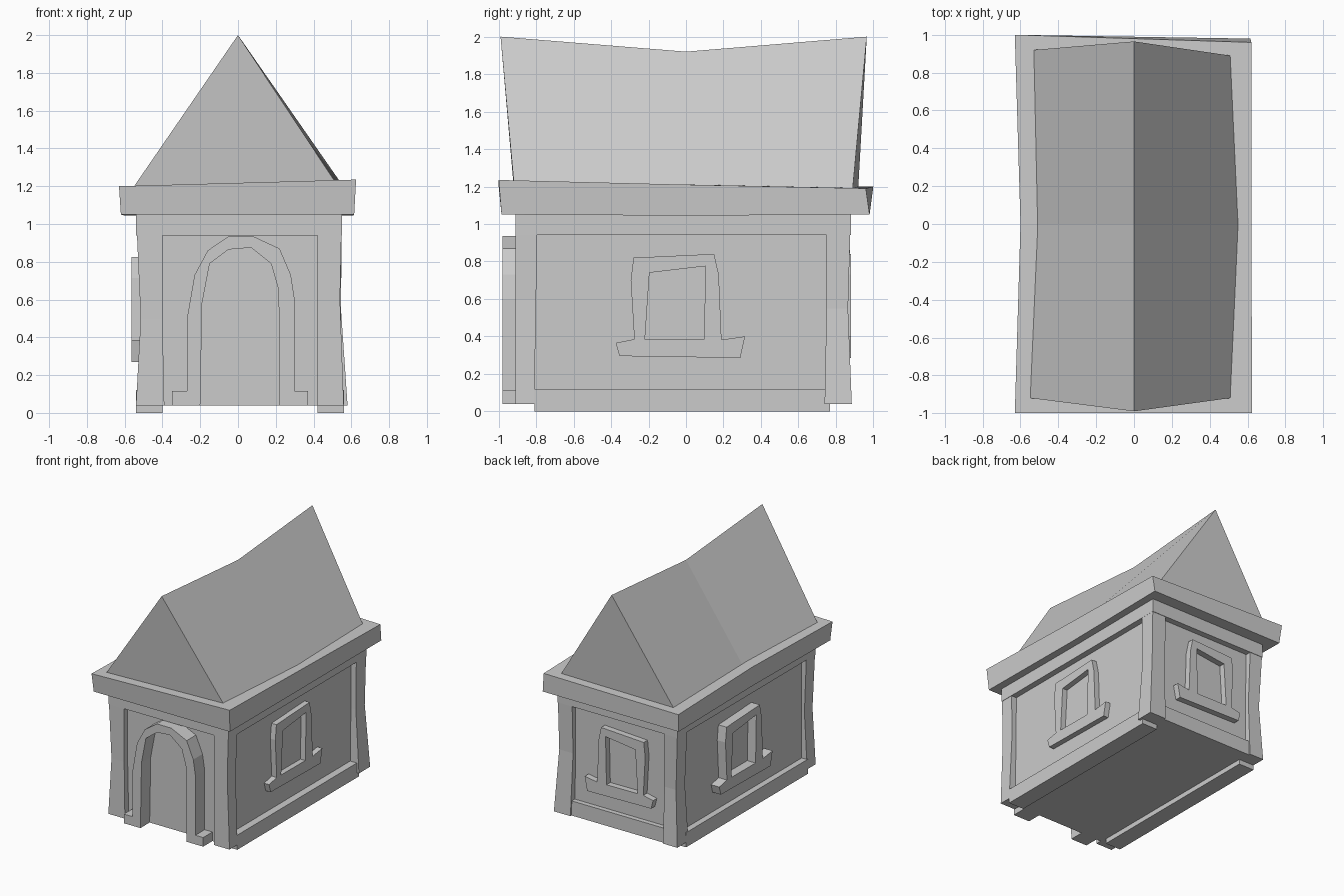
import bpy, bmesh


def finish(name, bm):
    bmesh.ops.recalc_face_normals(bm, faces=bm.faces[:])
    mesh = bpy.data.meshes.new(name)
    bm.to_mesh(mesh)
    bm.free()
    obj = bpy.data.objects.new(name, mesh)
    bpy.context.collection.objects.link(obj)
    return obj


def loft(name, rings):
    """Solid skin through stacked rings of equal point count."""
    bm = bmesh.new()
    rows = [[bm.verts.new(p) for p in ring] for ring in rings]
    n = len(rows[0])
    for a, b in zip(rows, rows[1:]):
        for i in range(n):
            j = (i + 1) % n
            bm.faces.new((a[i], a[j], b[j], b[i]))
    bm.faces.new(rows[0])
    bm.faces.new(rows[-1])
    return finish(name, bm)


def rect(x0, x1, y0, y1, z):
    return [(x0, y0, z), (x1, y0, z), (x1, y1, z), (x0, y1, z)]


def block(name, x0, x1, y0, y1, z0, z1):
    return loft(name, [rect(x0, x1, y0, y1, z0), rect(x0, x1, y0, y1, z1)])


def plate(name, outline, place, inner, outer):
    """Outline in wall coordinates (u, z), extruded along the wall normal."""
    return loft(name, [[place(u, z, d) for u, z in outline] for d in (inner, outer)])


# Wall core, top beam and low beams
block("wall_core", -0.49, 0.50, -0.86, 0.83, 0.04, 1.06)
block("top_beam", -0.54, 0.55, -0.91, 0.88, 0.94, 1.07)
block("left_base_beam", -0.54, -0.40, -0.81, 0.77, 0, 0.12)
block("right_base_beam", 0.42, 0.56, -0.81, 0.77, 0, 0.12)
block("back_base_beam", -0.45, 0.45, 0.78, 0.87, 0.04, 0.16)

# Corner posts, pinched in the middle and flared at the foot
loft("front_left_post", [rect(-0.54, -0.39, -0.91, -0.80, 0.04),
                         rect(-0.515, -0.40, -0.905, -0.80, 0.5),
                         rect(-0.54, -0.40, -0.91, -0.795, 1.06)])
loft("front_right_post", [rect(0.42, 0.56, -0.91, -0.81, 0.04),
                          rect(0.42, 0.54, -0.91, -0.80, 0.6),
                          rect(0.42, 0.55, -0.91, -0.795, 1.06)])
loft("back_left_post", [rect(-0.54, -0.41, 0.74, 0.885, 0.04),
                        rect(-0.515, -0.41, 0.75, 0.865, 0.5),
                        rect(-0.54, -0.42, 0.75, 0.88, 1.06)])
loft("back_right_post", [rect(0.43, 0.58, 0.74, 0.885, 0.04),
                         rect(0.42, 0.545, 0.75, 0.865, 0.55),
                         rect(0.42, 0.55, 0.75, 0.88, 1.06)])

# Crooked eave slab
loft("eave_slab", [
    [(-0.62, -0.985, 1.05), (0.615, -0.985, 1.05), (0.61, 0, 1.045),
     (0.615, 0.98, 1.05), (-0.62, 0.98, 1.05), (-0.60, 0, 1.045)],
    [(-0.63, -1.0, 1.20), (0.625, -1.0, 1.235), (0.62, 0, 1.21),
     (0.62, 0.96, 1.19), (-0.63, 1.0, 1.20), (-0.60, 0, 1.20)]])

# Sagging gable roof: three triangular sections
loft("roof", [
    [(-0.55, -0.92, 1.20), (0.51, -0.92, 1.23), (0, -0.99, 2.0)],
    [(-0.51, 0, 1.20), (0.55, 0, 1.21), (0, 0, 1.92)],
    [(-0.53, 0.92, 1.20), (0.51, 0.89, 1.19), (0, 0.965, 2.0)]])

# Arched door surround with feet
door = [(-0.35, 0.04), (-0.35, 0.115), (-0.27, 0.115), (-0.27, 0.50),
        (-0.23, 0.73), (-0.16, 0.86), (-0.05, 0.935), (0.08, 0.935),
        (0.22, 0.87), (0.28, 0.73), (0.30, 0.60), (0.30, 0.115),
        (0.37, 0.115), (0.37, 0.04), (0.22, 0.04), (0.215, 0.65),
        (0.175, 0.79), (0.07, 0.875), (-0.05, 0.865), (-0.15, 0.79),
        (-0.19, 0.58), (-0.20, 0.04)]
plate("door_surround", door, lambda u, z, d: (u, -d, z), 0.85, 0.98)

# Crooked window frames and sills on three walls
frame = [(-0.275, 0.37), (-0.295, 0.70), (-0.28, 0.82), (0.15, 0.84),
         (0.175, 0.73), (0.19, 0.37), (0.095, 0.37), (0.105, 0.775),
         (-0.195, 0.74), (-0.22, 0.37)]
sill = [(-0.375, 0.365), (-0.275, 0.385), (0.19, 0.382), (0.315, 0.40),
        (0.29, 0.285), (-0.355, 0.295)]
walls = {
    "right": (lambda u, z, d: (d, u, z), 0.48, 0.545),
    "left": (lambda u, z, d: (-d, -u, z - 0.015), 0.47, 0.565),
    "back": (lambda u, z, d: (0.9 * u + 0.02, d, z), 0.81, 0.88),
}
for side, (place, inner, outer) in walls.items():
    plate(side + "_window_frame", frame, place, inner, outer)
    plate(side + "_window_sill", sill, place, inner, outer)
